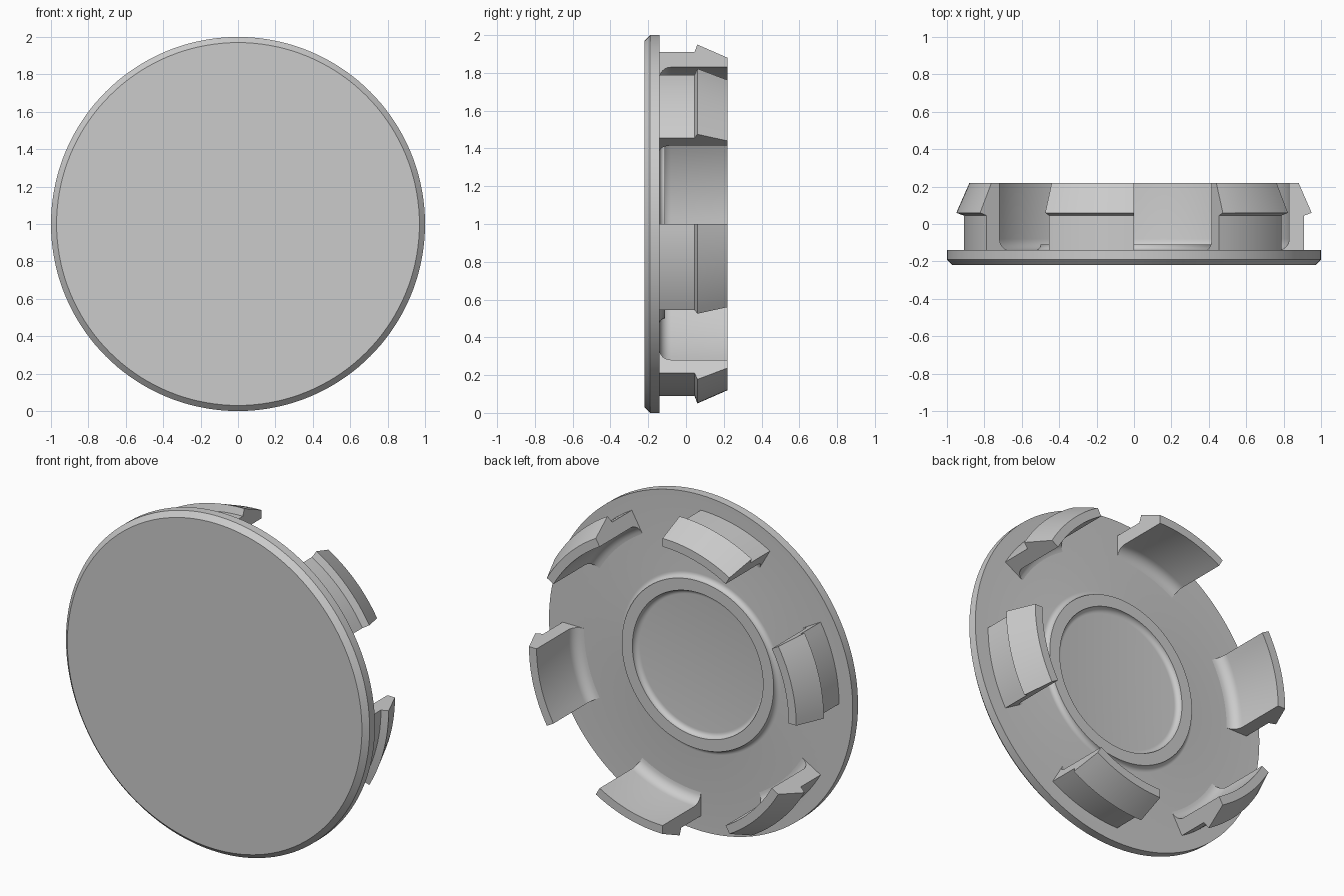
import bpy, bmesh, math

cube = bpy.data.objects.get("Cube")
if cube:
    bpy.data.objects.remove(cube, do_unlink=True)

grey = bpy.data.materials.new("plain grey")
grey.use_nodes = True
colour = (0.6, 0.6, 0.6, 1)
grey.diffuse_color = colour
grey.node_tree.nodes["Principled BSDF"].inputs["Base Color"].default_value = colour

BACK = -0.14   # back face of the disc
TIP = 0.22     # free end of the clips


def fillet(centre, radius, start, end, steps=6):
    """Points (radius, y) of an arc, angles in degrees."""
    angles = [math.radians(start + (end - start) * i / steps) for i in range(steps + 1)]
    return [(centre[0] + radius * math.cos(a), centre[1] + radius * math.sin(a)) for a in angles]


def sweep(name, profile, start, span, steps, closed_profile):
    """Turn a (radius, y) profile about the y axis through the disc centre."""
    bm = bmesh.new()
    full = span == 360
    verts = [bm.verts.new((r, y, 0)) for r, y in profile]
    edges = [bm.edges.new(pair) for pair in zip(verts, verts[1:])]
    geom = verts + edges
    if closed_profile:
        edges.append(bm.edges.new((verts[-1], verts[0])))
        geom = verts + edges + [bm.faces.new(verts)]
    # the -y axis makes positive angles run from +x towards +z
    bmesh.ops.rotate(bm, verts=verts, cent=(0, 0, 0), matrix=rotation(start))
    result = bmesh.ops.spin(bm, geom=geom, cent=(0, 0, 0), axis=(0, -1, 0),
                            angle=math.radians(span), steps=steps, use_duplicate=False)
    bmesh.ops.remove_doubles(bm, verts=bm.verts, dist=0.0001)
    bmesh.ops.recalc_face_normals(bm, faces=bm.faces)
    mesh = bpy.data.meshes.new(name)
    bm.to_mesh(mesh)
    bm.free()
    mesh.materials.append(grey)
    obj = bpy.data.objects.new(name, mesh)
    obj.location.z = 1
    bpy.context.collection.objects.link(obj)
    bpy.ops.object.select_all(action="DESELECT")
    obj.select_set(True)
    bpy.context.view_layer.objects.active = obj
    bpy.ops.object.shade_smooth_by_angle(angle=math.radians(25))
    return obj


def rotation(degrees):
    from mathutils import Matrix
    return Matrix.Rotation(math.radians(degrees), 3, (0, -1, 0))


# Disc: bevelled front edge, flat back with a low filleted ring
ring_top = BACK + 0.03
disc = [(0, -0.22), (0.97, -0.22), (1, -0.19), (1, BACK)]
disc += fillet((0.53, ring_top), 0.03, 270, 180)
disc += fillet((0.40, ring_top), 0.03, 0, -90)
disc += [(0, BACK)]
sweep("cap_disc", disc, 0, 360, 144, False)

# Six barbed clips with a fillet at the inner foot
clip = [(0.77, BACK), (0.91, BACK), (0.91, 0.045), (0.95, 0.06), (0.88, TIP), (0.83, TIP)]
clip += fillet((0.77, BACK + 0.06), 0.06, 0, -90)[:-1]
for i in range(6):
    sweep(f"clip_{i + 1}", clip, 30 + 60 * i, 30, 12, True)
